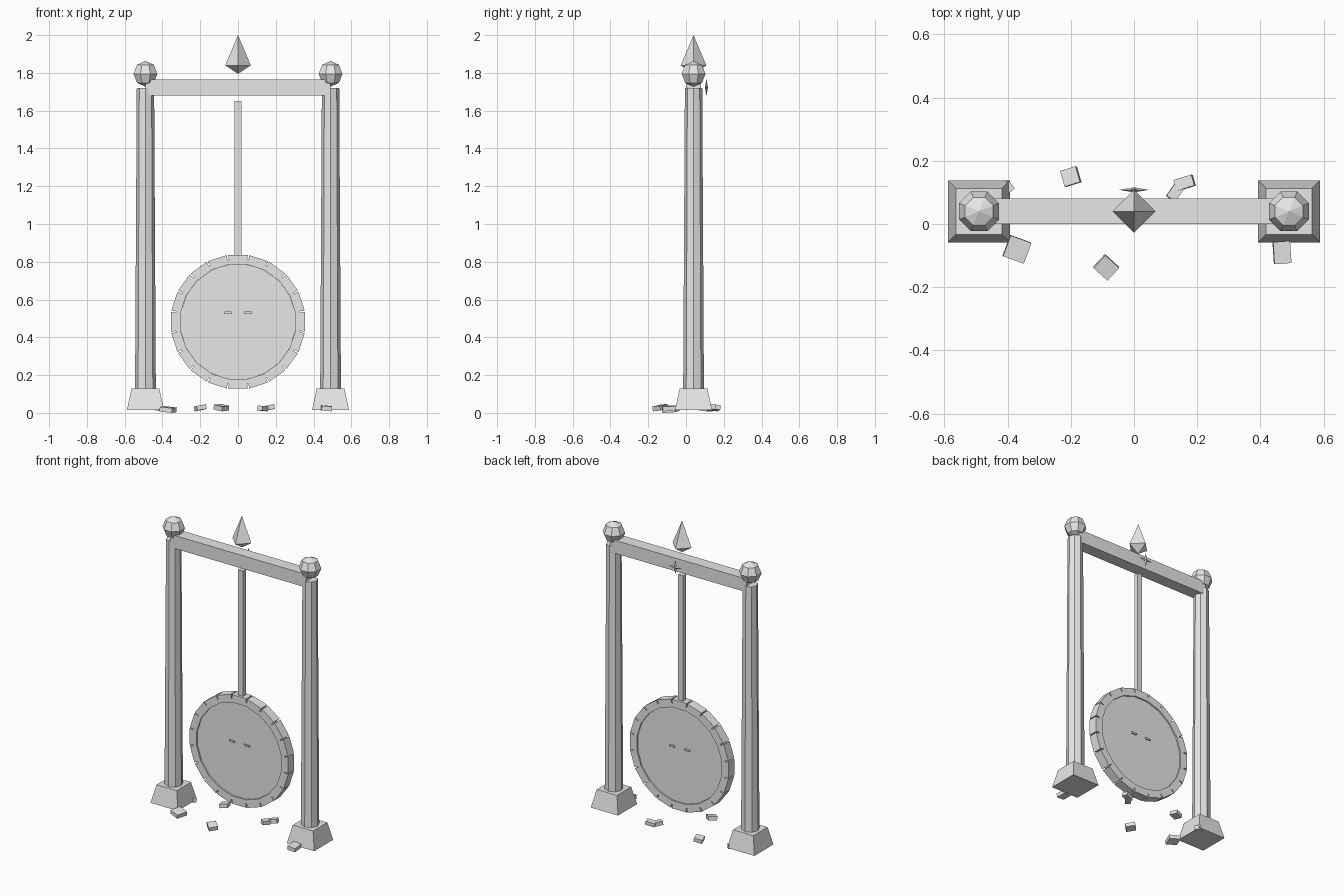
import bpy, bmesh, math
from mathutils import Matrix, Vector

if "Cube" in bpy.data.objects:
    bpy.data.objects.remove(bpy.data.objects["Cube"])

grey = bpy.data.materials.new("stone_grey")
grey.diffuse_color = (0.8, 0.8, 0.8, 1)
grey.use_nodes = True
grey.node_tree.nodes["Principled BSDF"].inputs["Base Color"].default_value = grey.diffuse_color
YC = 0.04  # depth of the frame's centre line


def finish(name, bm, loc=(0, 0, 0), rot=(0, 0, 0)):
    bmesh.ops.recalc_face_normals(bm, faces=bm.faces[:])
    me = bpy.data.meshes.new(name)
    bm.to_mesh(me)
    bm.free()
    me.materials.append(grey)
    ob = bpy.data.objects.new(name, me)
    ob.location, ob.rotation_euler = loc, [math.radians(a) for a in rot]
    bpy.context.collection.objects.link(ob)
    return ob


def box(name, loc, size, rot=(0, 0, 0)):
    bm = bmesh.new()
    bmesh.ops.create_cube(bm, size=1, matrix=Matrix.Diagonal((*size, 1)))
    return finish(name, bm, loc, rot)


def cone(name, loc, sides, r1, r2, depth, turn=0, tilt=0):
    bm = bmesh.new()
    bmesh.ops.create_cone(bm, cap_ends=True, segments=sides, radius1=r1, radius2=r2, depth=depth,
                          matrix=Matrix.Rotation(math.radians(turn), 4, 'Z'))
    return finish(name, bm, loc, (tilt, 0, 0))


# Posts with flared bases and faceted ball finials
for side, tag in ((-1, "left"), (1, "right")):
    x = 0.49 * side
    cone(tag + "_base", (x, YC, 0.0725), 4, 0.098 * 2 ** 0.5, 0.073 * 2 ** 0.5, 0.115, 45)
    cone(tag + "_post", (x, YC, 0.925), 8, 0.055, 0.046, 1.59)
    bm = bmesh.new()
    bmesh.ops.create_uvsphere(bm, u_segments=8, v_segments=4, radius=0.068)
    finish(tag + "_finial", bm, (x, YC, 1.795), (0, 0, 22.5))

# Crossbeam and hanging rod
box("crossbeam", (0, YC, 1.7225), (0.98, 0.08, 0.085))
box("hanging_rod", (0, YC, 1.24), (0.036, 0.03, 0.82))

# Floating spike above the beam
bm = bmesh.new()
ring = [bm.verts.new((0.068 * math.cos(i * math.pi / 2), 0.068 * math.sin(i * math.pi / 2), 1.84))
        for i in range(4)]
tips = [bm.verts.new((0, 0, z)) for z in (2.0, 1.795)]
for i in range(4):
    for t in tips:
        bm.faces.new((ring[i], ring[(i + 1) % 4], t))
finish("spike", bm, (0, YC, 0))

# Four-pointed star behind the beam
bm = bmesh.new()
ring = []
for i in range(8):
    r, a = (0.013 if i % 2 else 0.047), i * math.pi / 4
    ring.append(bm.verts.new((r * math.cos(a), 0, r * math.sin(a))))
tips = [bm.verts.new((0, y, 0)) for y in (-0.008, 0.008)]
for i in range(8):
    for t in tips:
        bm.faces.new((ring[i], ring[(i + 1) % 8], t))
finish("star", bm, (0, 0.108, 1.7225))

# Gong rim: a twenty-sided ring with a narrow slot at every corner
N, R_OUT, R_MID, R_IN, THICK, SLOT = 20, 0.358, 0.332, 0.307, 0.06, math.radians(0.6)
bm = bmesh.new()


def corner(k, s):
    a = (k + 0.5) * 2 * math.pi / N + s * SLOT
    return [bm.verts.new((r * math.cos(a), -THICK / 2, r * math.sin(a))) for r in (R_IN, R_MID, R_OUT)]


cols = [(corner(k, -1), corner(k, 1)) for k in range(N)]
for k in range(N):
    before, after = cols[k]
    nxt = cols[(k + 1) % N][0]
    bm.faces.new(after + nxt[::-1])
    bm.faces.new((before[0], before[1], after[1], after[0]))
ext = bmesh.ops.extrude_face_region(bm, geom=bm.faces[:], use_keep_orig=True)
bmesh.ops.translate(bm, vec=Vector((0, THICK, 0)),
                    verts=[v for v in ext["geom"] if isinstance(v, bmesh.types.BMVert)])
finish("gong_rim", bm, (0, YC, 0.482))

# Gong plate, slightly recessed, with two small studs
cone("gong_plate", (0, YC, 0.482), N, 0.307, 0.307, 0.042, 9, 90)
for side, tag in ((-1, "left"), (1, "right")):
    box(tag + "_stud", (0.054 * side, YC, 0.53), (0.037, 0.058, 0.011))

# Rubble: x, y, width, depth, turn, tilt
rubble = [(-0.37, -0.08, 0.07, 0.07, -20, 6), (-0.2, 0.15, 0.052, 0.052, 17, -10),
          (-0.088, -0.137, 0.06, 0.055, -42, 10), (0.16, 0.13, 0.06, 0.036, 17, -10),
          (0.13, 0.10, 0.05, 0.034, 55, 5), (0.468, -0.09, 0.054, 0.07, 4, 5),
          (-0.408, 0.11, 0.05, 0.035, 40, 5)]
for i, (x, y, w, d, turn, tilt) in enumerate(rubble):
    box("rubble_%d" % (i + 1), (x, y, 0.026), (w, d, 0.025), (tilt / 2, tilt, turn))

# Lowest pebble corner rests on the ground
bpy.context.view_layer.update()
stones = [o for o in bpy.data.objects if o.name.startswith("rubble")]
for o in stones:
    low = min((o.matrix_world @ v.co).z for v in o.data.vertices)
    o.location.z += 0.008 - low
stones[0].location.z -= 0.008
